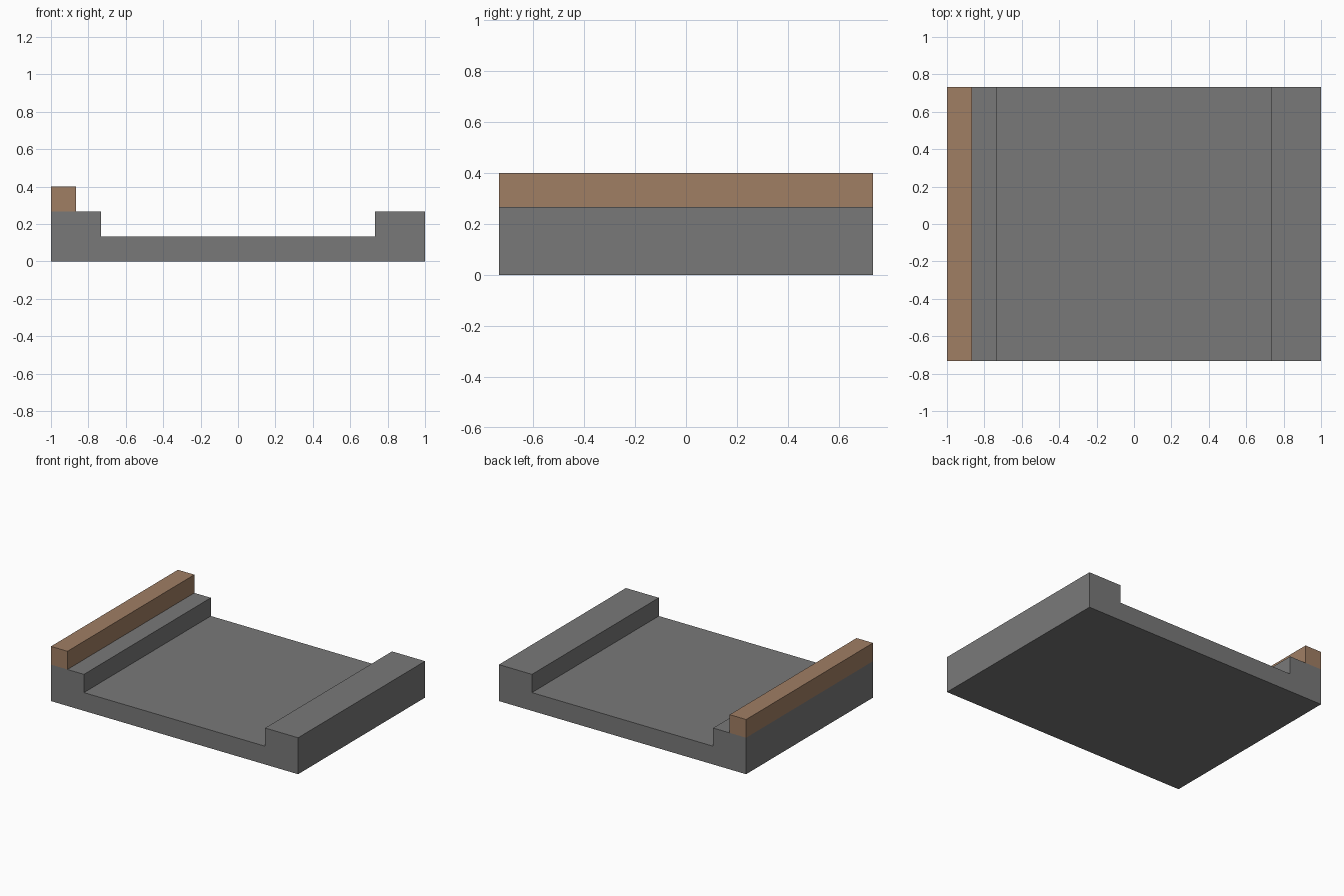
import bpy
import bmesh

if "Cube" in bpy.data.objects:
    bpy.data.objects.remove(bpy.data.objects["Cube"], do_unlink=True)

U = 2 / 15            # module: the model is 15 x 11 x 3 modules
HALF_DEPTH = 5.5 * U


def material(name, rgb):
    mat = bpy.data.materials.new(name)
    mat.use_nodes = True
    mat.diffuse_color = (*rgb, 1)
    mat.node_tree.nodes["Principled BSDF"].inputs["Base Color"].default_value = (*rgb, 1)
    return mat


def extrude_profile(name, profile, mat):
    """Extrude an (x, z) outline, given in modules, from front to back."""
    bm = bmesh.new()
    face = bm.faces.new([bm.verts.new((x * U, -HALF_DEPTH, z * U)) for x, z in profile])
    result = bmesh.ops.extrude_face_region(bm, geom=[face])
    moved = [g for g in result["geom"] if isinstance(g, bmesh.types.BMVert)]
    bmesh.ops.translate(bm, verts=moved, vec=(0, 2 * HALF_DEPTH, 0))
    bmesh.ops.recalc_face_normals(bm, faces=bm.faces)
    mesh = bpy.data.meshes.new(name)
    bm.to_mesh(mesh)
    bm.free()
    mesh.materials.append(mat)
    obj = bpy.data.objects.new(name, mesh)
    bpy.context.collection.objects.link(obj)
    return obj


grey = material("grey stone", (0.191, 0.191, 0.191))
brown = material("brown wood", (0.352, 0.209, 0.127))

# Channel-shaped slab with a raised curb along each side
half = [(7.5, 0), (7.5, 2), (5.5, 2), (5.5, 1)]
extrude_profile("slab_with_curbs", half + [(-x, z) for x, z in reversed(half)], grey)

# Rail along the outer edge of the right curb
extrude_profile("right_rail", [(-7.5, 2), (-6.5, 2), (-6.5, 3), (-7.5, 3)], brown)
